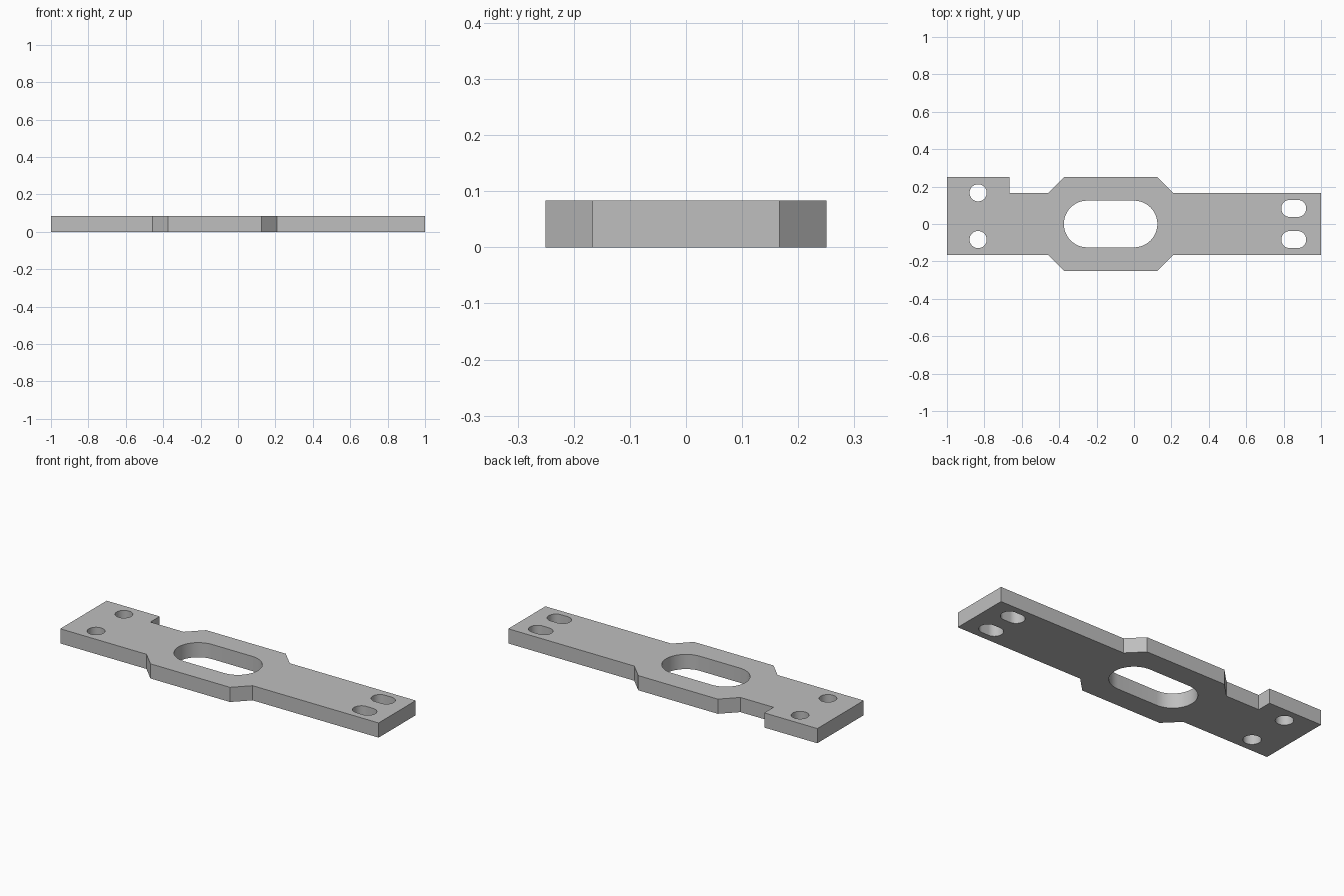
import bpy, bmesh, math

cube = bpy.data.objects.get("Cube")
if cube:
    bpy.data.objects.remove(cube, do_unlink=True)

U = 1 / 24           # drawing module: the plate is 48 modules long
THICKNESS = 2 * U
ARC_STEPS = 24       # segments per half circle

grey = bpy.data.materials.new("plain_grey")
grey.use_nodes = True
colour = (0.52, 0.52, 0.52, 1)
grey.diffuse_color = colour
grey.node_tree.nodes["Principled BSDF"].inputs["Base Color"].default_value = colour


def slot(cx, cy, radius, half_run=0):
    """Outline of a round hole, stretched along x by half_run each way."""
    points = []
    for side, start in ((1, -math.pi / 2), (-1, math.pi / 2)):
        for i in range(ARC_STEPS + 1):
            if half_run == 0 and i == ARC_STEPS:
                continue
            a = start + math.pi * i / ARC_STEPS
            points.append((cx + side * half_run + radius * math.cos(a),
                           cy + radius * math.sin(a)))
    return points


def add_loop(bm, points):
    verts = [bm.verts.new((x * U, y * U, 0)) for x, y in points]
    for a, b in zip(verts, verts[1:] + verts[:1]):
        bm.edges.new((a, b))


# Outer outline: bar, chamfered wide middle, and a raised tab at one end
front_edge = [(-24, -4), (-11, -4), (-9, -6), (3, -6), (5, -4), (24, -4)]
back_edge = [(x, -y) for x, y in reversed(front_edge[1:])]
tab = [(-16, 4), (-16, 6), (-24, 6)]

bm = bmesh.new()
add_loop(bm, front_edge + back_edge + tab)

# Central window, two round holes, two short adjustment slots
add_loop(bm, slot(-3, 0, 3, 3))
for y in (4, -2):
    add_loop(bm, slot(-20, y, 1.1))
for y in (2, -2):
    add_loop(bm, slot(20.5, y, 1.1, 0.5))

# Fill the flat profile and raise it to full thickness
bmesh.ops.triangle_fill(bm, use_beauty=True, edges=bm.edges[:], normal=(0, 0, 1))
top = bmesh.ops.extrude_face_region(bm, geom=bm.faces[:], use_keep_orig=True)
bmesh.ops.translate(bm, vec=(0, 0, THICKNESS),
                    verts=[g for g in top["geom"] if isinstance(g, bmesh.types.BMVert)])
bmesh.ops.recalc_face_normals(bm, faces=bm.faces[:])

mesh = bpy.data.meshes.new("mounting_plate")
bm.to_mesh(mesh)
bm.free()
mesh.materials.append(grey)
plate = bpy.data.objects.new("mounting_plate", mesh)
bpy.context.collection.objects.link(plate)

# Smooth hole walls, sharp edges elsewhere
bpy.ops.object.select_all(action="DESELECT")
plate.select_set(True)
bpy.context.view_layer.objects.active = plate
bpy.ops.object.shade_smooth_by_angle(angle=math.radians(30))
